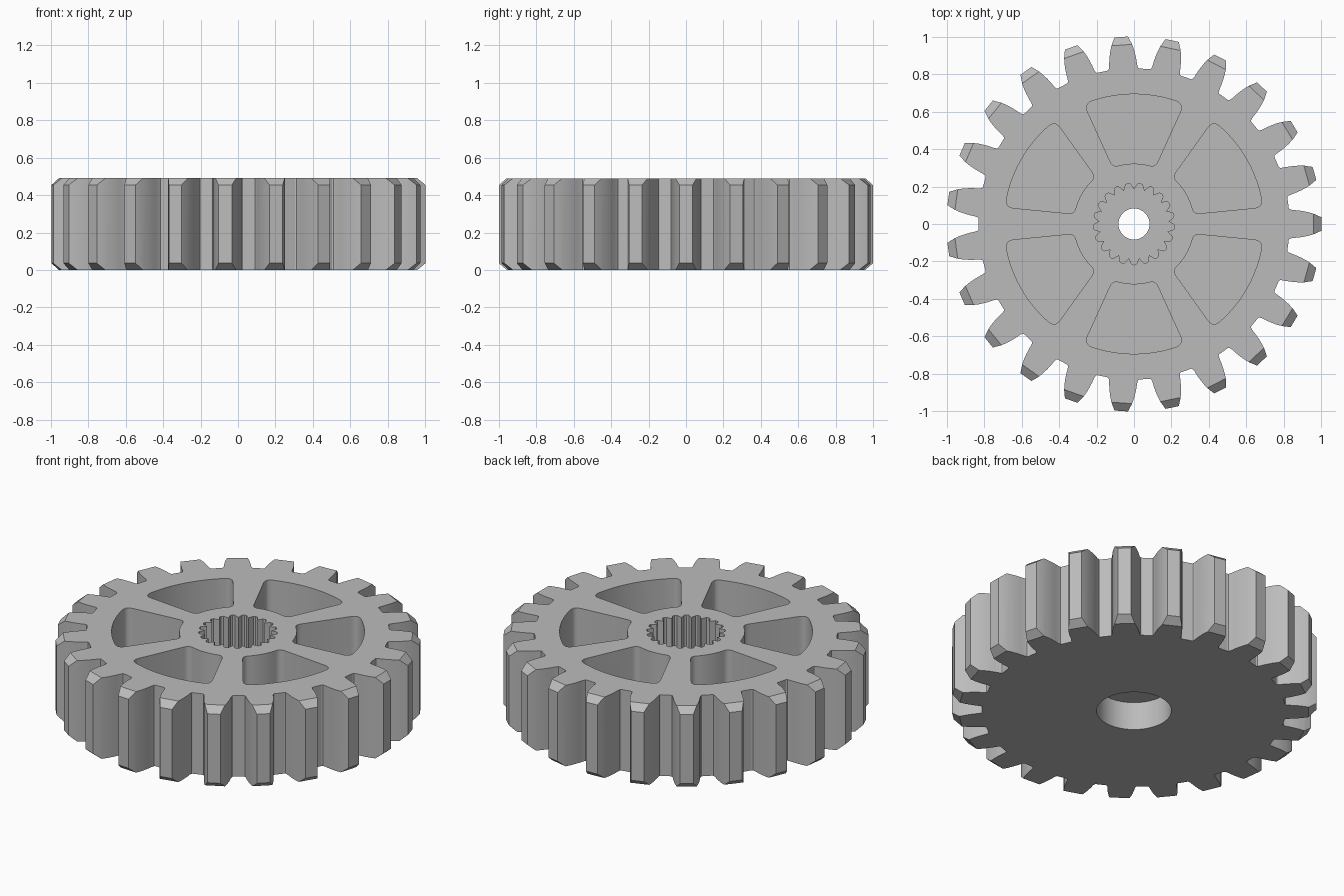
import bpy, bmesh
from math import radians, tau, cos, sin, pi
from mathutils import Vector

cube = bpy.data.objects.get("Cube")
if cube:
    bpy.data.objects.remove(cube)

HEIGHT = 0.49
TEETH = 23

grey = bpy.data.materials.new("light_grey")
grey.use_nodes = True
grey.diffuse_color = (0.5, 0.5, 0.5, 1)
grey.node_tree.nodes["Principled BSDF"].inputs["Base Color"].default_value = (0.5, 0.5, 0.5, 1)


def polar(r, a):
    return Vector((r * cos(a), r * sin(a)))


def loft(name, sections):
    """Solid through stacked outlines, each given as (points, z)."""
    bm = bmesh.new()
    rings = [[bm.verts.new((p.x, p.y, z)) for p in pts] for pts, z in sections]
    n = len(rings[0])
    bm.faces.new(rings[0][::-1])
    bm.faces.new(rings[-1])
    for low, high in zip(rings, rings[1:]):
        for i in range(n):
            j = (i + 1) % n
            bm.faces.new((low[i], low[j], high[j], high[i]))
    mesh = bpy.data.meshes.new(name)
    bm.to_mesh(mesh)
    bm.free()
    mesh.materials.append(grey)
    ob = bpy.data.objects.new(name, mesh)
    bpy.context.collection.objects.link(ob)
    return ob


def prism(name, pts, low, high):
    return loft(name, [(pts, low), (pts, high)])


def circle(r, n=64, turn=0):
    return [polar(r, turn + tau * i / n) for i in range(n)]


def combine(target, cutter, operation):
    mod = target.modifiers.new(operation.lower(), "BOOLEAN")
    mod.operation, mod.object, mod.solver = operation, cutter, "EXACT"
    bpy.context.view_layer.objects.active = target
    bpy.ops.object.modifier_apply(modifier=mod.name)
    bpy.data.objects.remove(cutter)


# Toothed outline: one flank mirrored across each tooth, with rounded roots
flank = [(0.826, 0.084), (0.83, 0.079), (0.845, 0.075), (0.87, 0.073),
         (0.9, 0.069), (0.93, 0.063), (0.958, 0.055), (1.0, 0.036)]
tooth = [Vector((x, -y)) for x, y in flank] + [Vector(p) for p in reversed(flank)]
outline = []
for i in range(TEETH):
    a = tau * i / TEETH
    outline += [polar(p.length, a + p.to_2d().angle_signed(Vector((1, 0)))) for p in tooth]
gear = prism("gear", outline, 0, HEIGHT)

# Sloped tooth ends, flat across each tooth
def facets(apothem):
    return circle(apothem / cos(pi / TEETH), TEETH, pi / TEETH)


trim = loft("tooth_trim", [(facets(0.945), -0.01), (facets(1.002), 0.038),
                           (facets(1.002), HEIGHT - 0.038), (facets(0.945), HEIGHT + 0.01)])
combine(gear, trim, "INTERSECT")


# Six rounded wedge pockets, open at the top
def pocket_outline(centre):
    inner, outer, wide, narrow = 0.322, 0.693, radians(22.6), radians(20.5)

    def arc(r, half, trimmed):
        span = half - trimmed / r
        return [polar(r, centre - span + 2 * span * i / 12) for i in range(13)]

    def corner(r, a, side_point, arc_point, flip):
        c = polar(r, centre + a)
        s, e = (arc_point, side_point) if flip else (side_point, arc_point)
        return [s * (1 - t) ** 2 + c * 2 * t * (1 - t) + e * t * t
                for t in (0.2, 0.4, 0.6, 0.8)]

    out_arc, in_arc = arc(outer, wide, 0.045), arc(inner, narrow, 0.035)[::-1]
    sides = {}
    for s in (-1, 1):
        a, b = polar(inner, centre + s * narrow), polar(outer, centre + s * wide)
        d = (b - a).normalized()
        sides[s] = (a + d * 0.035, b - d * 0.045)
    pts = [sides[-1][1]] + corner(outer, -wide, sides[-1][1], out_arc[0], False)
    pts += out_arc + corner(outer, wide, sides[1][1], out_arc[-1], True)
    pts += [sides[1][1], sides[1][0]]
    pts += corner(inner, narrow, sides[1][0], in_arc[0], False) + in_arc
    pts += corner(inner, -narrow, sides[-1][0], in_arc[-1], True) + [sides[-1][0]]
    return pts


for i in range(6):
    pocket = prism("pocket", pocket_outline(radians(30 + 60 * i)), 0.1, HEIGHT + 0.1)
    combine(gear, pocket, "DIFFERENCE")

# Splined socket above, round recess below, screw hole between
spline = []
SPLINES = 21
for i in range(SPLINES):
    a = pi / 2 + tau * (i + 0.5) / SPLINES
    for turn, r in ((-0.5, 0.184), (-0.2, 0.214), (0, 0.218), (0.2, 0.214)):
        spline.append(polar(r, a + turn * tau / SPLINES))
combine(gear, prism("socket", spline, 0.23, HEIGHT + 0.1), "DIFFERENCE")
combine(gear, prism("recess", circle(0.205), -0.1, 0.17), "DIFFERENCE")
combine(gear, prism("screw_hole", circle(0.083, 48), 0.1, 0.3), "DIFFERENCE")

# Smooth curved walls, crisp edges
bpy.ops.object.select_all(action="DESELECT")
gear.select_set(True)
bpy.context.view_layer.objects.active = gear
bpy.ops.object.shade_smooth_by_angle(angle=radians(25))
